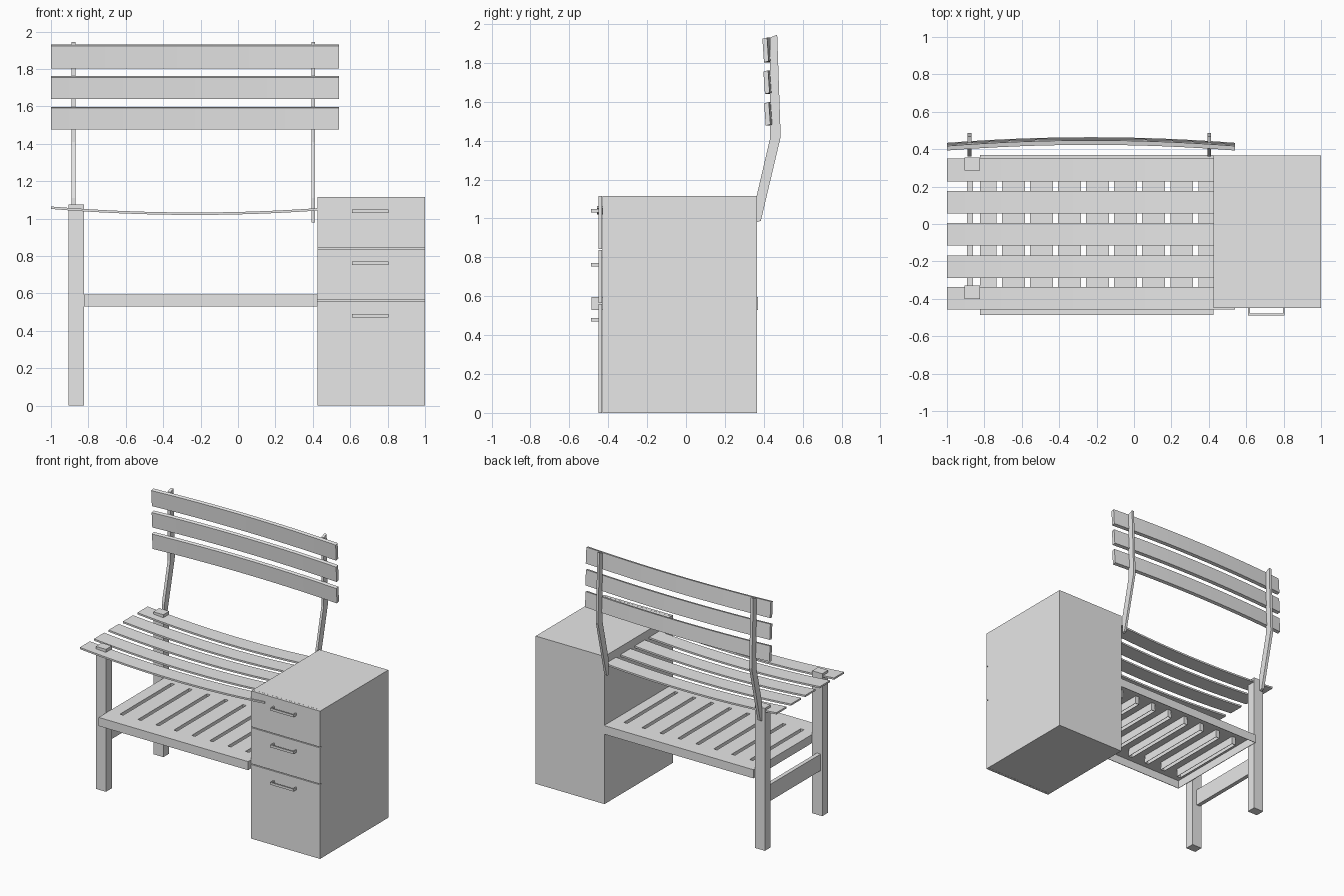
import bpy, bmesh

cube = bpy.data.objects.get("Cube")
if cube:
    bpy.data.objects.remove(cube, do_unlink=True)

grey = bpy.data.materials.new("plain grey")
grey.use_nodes = True
grey.diffuse_color = (0.8, 0.8, 0.8, 1)
grey.node_tree.nodes["Principled BSDF"].inputs["Base Color"].default_value = (0.8, 0.8, 0.8, 1)


def finish(name, bm, fix_normals=True):
    if fix_normals:
        bmesh.ops.recalc_face_normals(bm, faces=bm.faces)
    mesh = bpy.data.meshes.new(name)
    bm.to_mesh(mesh)
    bm.free()
    mesh.materials.append(grey)
    ob = bpy.data.objects.new(name, mesh)
    bpy.context.collection.objects.link(ob)
    return ob


def add_box(bm, x, y, z):
    verts = bmesh.ops.create_cube(bm, size=1)["verts"]
    for v in verts:
        v.co = [(a + b) / 2 + c * (b - a) for c, (a, b) in zip(v.co, (x, y, z))]


def box(name, x, y, z):
    bm = bmesh.new()
    add_box(bm, x, y, z)
    return finish(name, bm)


def sweep(name, sections):
    """Closed prism through a list of matching cross-sections."""
    bm = bmesh.new()
    rings = [[bm.verts.new(p) for p in s] for s in sections]
    n = len(rings[0])
    for a, b in zip(rings, rings[1:]):
        for i in range(n):
            j = (i + 1) % n
            bm.faces.new((a[i], a[j], b[j], b[i]))
    bm.faces.new(rings[0])
    bm.faces.new(rings[-1])
    return finish(name, bm)


# Bowed slats span X0..X1, with a parabolic bend about the middle
X0, X1, STEPS = -1.0, 0.54, 16
bow = [(X0 + (X1 - X0) * i / STEPS, (2 * i / STEPS - 1) ** 2) for i in range(STEPS + 1)]

# Drawer cabinet with three fronts and bar handles
box("cabinet", (0.425, 1), (-0.43, 0.365), (0, 1.115))
for i, (z0, z1, hz) in enumerate([(0, 0.559, 0.48), (0.565, 0.838, 0.762), (0.844, 1.115, 1.04)], 1):
    box(f"drawer_front_{i}", (0.425, 1), (-0.45, -0.431), (z0, z1))
    bm = bmesh.new()
    z = (hz - 0.009, hz + 0.009)
    add_box(bm, (0.61, 0.805), (-0.488, -0.479), z)
    for x in (0.61, 0.796):
        add_box(bm, (x, x + 0.009), (-0.483, -0.449), z)
    finish(f"handle_{i}", bm)

# Legs and the stretcher between them
for name, y0 in (("front_leg", -0.40), ("back_leg", 0.285)):
    box(name, (-0.907, -0.823), (y0, y0 + 0.07), (0, 1.075))
box("leg_stretcher", (-0.893, -0.862), (-0.34, 0.295), (0.34, 0.465))

# Slotted shelf: top sheet with slots, rim and slot walls folded down
xs = [-0.823]
for i in range(8):
    xs += [-0.734 + 0.15 * i, -0.706 + 0.15 * i]
xs.append(0.425)
ys = [-0.487, -0.36, 0.25, 0.37]
bm = bmesh.new()
grid = [[bm.verts.new((x, y, 0.595)) for y in ys] for x in xs]
for i in range(len(xs) - 1):
    for j in range(3):
        if not (j == 1 and i % 2):
            bm.faces.new((grid[i][j], grid[i + 1][j], grid[i + 1][j + 1], grid[i][j + 1]))
rim = [e for e in bm.edges if e.is_boundary]
folded = bmesh.ops.extrude_edge_only(bm, edges=rim)["geom"]
for v in folded:
    if isinstance(v, bmesh.types.BMVert):
        v.co.z = 0.53
bmesh.ops.recalc_face_normals(bm, faces=bm.faces)
if max(bm.faces, key=lambda f: f.calc_center_median().z).normal.z < 0:
    bmesh.ops.reverse_faces(bm, faces=bm.faces)
shelf = finish("shelf", bm, False)
mod = shelf.modifiers.new("sheet", "SOLIDIFY")
mod.thickness = 0.004
mod.offset = -1

# Seat slats, sagging in the middle
for i, (y0, y1) in enumerate([(-0.458, -0.338), (-0.29, -0.168), (-0.115, 0.005),
                              (0.055, 0.177), (0.228, 0.35)], 1):
    sections = []
    for x, b in bow:
        z = 1.02 + 0.032 * b
        sections.append([(x, y0, z), (x, y1, z), (x, y1, z + 0.013), (x, y0, z + 0.013)])
    sweep(f"seat_slat_{i}", sections)

# Bent backrest posts
profile = [(0.362, 0.98), (0.362, 1.11), (0.432, 1.41), (0.432, 1.93),
           (0.469, 1.945), (0.487, 1.42), (0.385, 0.988)]
for name, x0, x1 in (("back_post_right", -0.89, -0.868), ("back_post_left", 0.394, 0.412)):
    sweep(name, [[(x, y, z) for y, z in profile] for x in (x0, x1)])

# Backrest slats, curved towards the back in the middle and leaning slightly
for i, (z0, z1, y) in enumerate([(1.477, 1.598, 0.402), (1.64, 1.762, 0.398), (1.803, 1.93, 0.393)], 1):
    sections = []
    for x, b in bow:
        f = y + 0.03 * (1 - b)
        sections.append([(x, f + 0.008, z0), (x, f + 0.032, z0 + 0.006),
                         (x, f + 0.024, z1), (x, f, z1 - 0.006)])
    sweep(f"back_slat_{i}", sections)
